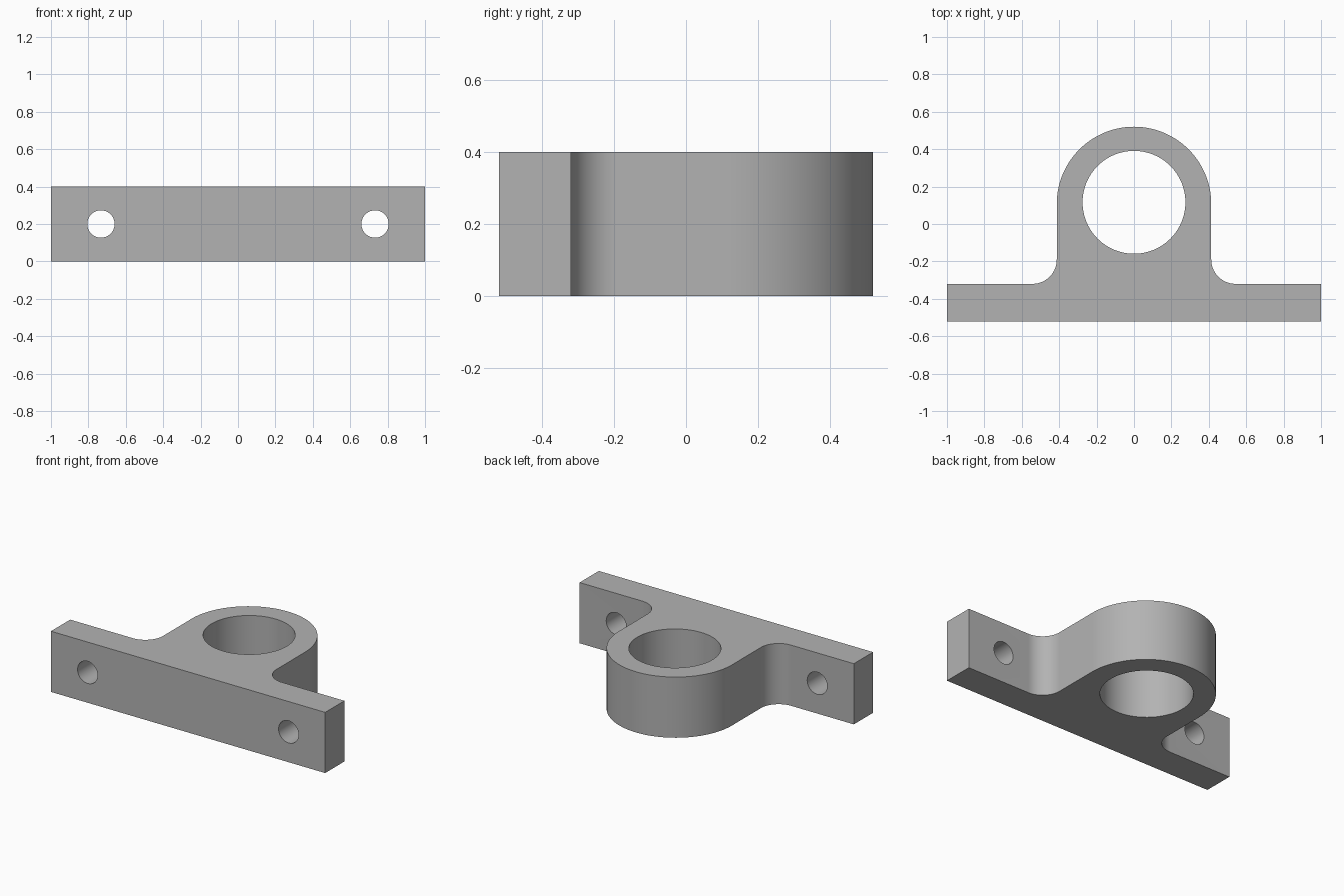
import bpy
import bmesh
from math import sin, cos, pi, radians

cube = bpy.data.objects.get("Cube")
if cube:
    bpy.data.objects.remove(cube, do_unlink=True)

HEIGHT = 0.4
FRONT, FLANGE_BACK, BACK = -0.52, -0.32, 0.52
BOSS_R, FILLET_R = 0.413, 0.13
BORE_R, BORE_Y = 0.275, 0.116
BOLT_R, BOLT_X = 0.073, 0.733

grey = bpy.data.materials.new("plain grey")
grey.use_nodes = True
COLOUR = (0.45, 0.45, 0.45, 1)
grey.diffuse_color = COLOUR
grey.node_tree.nodes["Principled BSDF"].inputs["Base Color"].default_value = COLOUR


def arc(cx, cy, r, start, end, steps):
    angles = [radians(start + (end - start) * i / steps) for i in range(steps + 1)]
    return [(cx + r * cos(a), cy + r * sin(a)) for a in angles]


def cutter(name, r, depth, location, rotation=(0, 0, 0)):
    bpy.ops.mesh.primitive_cylinder_add(vertices=96, radius=r, depth=depth,
                                        location=location, rotation=rotation)
    obj = bpy.context.object
    obj.name = name
    obj.hide_render = True
    return obj


# Bracket profile: flange, fillets and rounded boss, right half mirrored
right = [(1, FRONT), (1, FLANGE_BACK)]
right += arc(BOSS_R + FILLET_R, FLANGE_BACK + FILLET_R, FILLET_R, 270, 180, 20)
right += arc(0, BACK - BOSS_R, BOSS_R, 0, 90, 40)
outline = right + [(-x, y) for x, y in reversed(right[:-1])]

bm = bmesh.new()
face = bm.faces.new([bm.verts.new((x, y, 0)) for x, y in outline])
top = bmesh.ops.extrude_face_region(bm, geom=[face])["geom"]
bmesh.ops.translate(bm, vec=(0, 0, HEIGHT),
                    verts=[v for v in top if isinstance(v, bmesh.types.BMVert)])
bmesh.ops.recalc_face_normals(bm, faces=bm.faces)
mesh = bpy.data.meshes.new("bearing_bracket")
bm.to_mesh(mesh)
bm.free()
bracket = bpy.data.objects.new("bearing_bracket", mesh)
bpy.context.collection.objects.link(bracket)
mesh.materials.append(grey)

# Bore through the boss, bolt holes through the flange
cutters = [cutter("bore_cutter", BORE_R, 1, (0, BORE_Y, HEIGHT / 2))]
for side, name in ((1, "left"), (-1, "right")):
    cutters.append(cutter(name + "_bolt_hole_cutter", BOLT_R, 0.6,
                          (side * BOLT_X, (FRONT + FLANGE_BACK) / 2, HEIGHT / 2),
                          (pi / 2, 0, 0)))

bpy.ops.object.select_all(action="DESELECT")
bracket.select_set(True)
bpy.context.view_layer.objects.active = bracket
for c in cutters:
    c.data.materials.append(grey)
    mod = bracket.modifiers.new(c.name, "BOOLEAN")
    mod.operation = "DIFFERENCE"
    mod.solver = "EXACT"
    mod.object = c
    bpy.ops.object.modifier_apply(modifier=mod.name)
    bpy.data.objects.remove(c, do_unlink=True)

# Smooth curved walls, crisp rims
bpy.ops.object.shade_smooth_by_angle(angle=radians(30))
